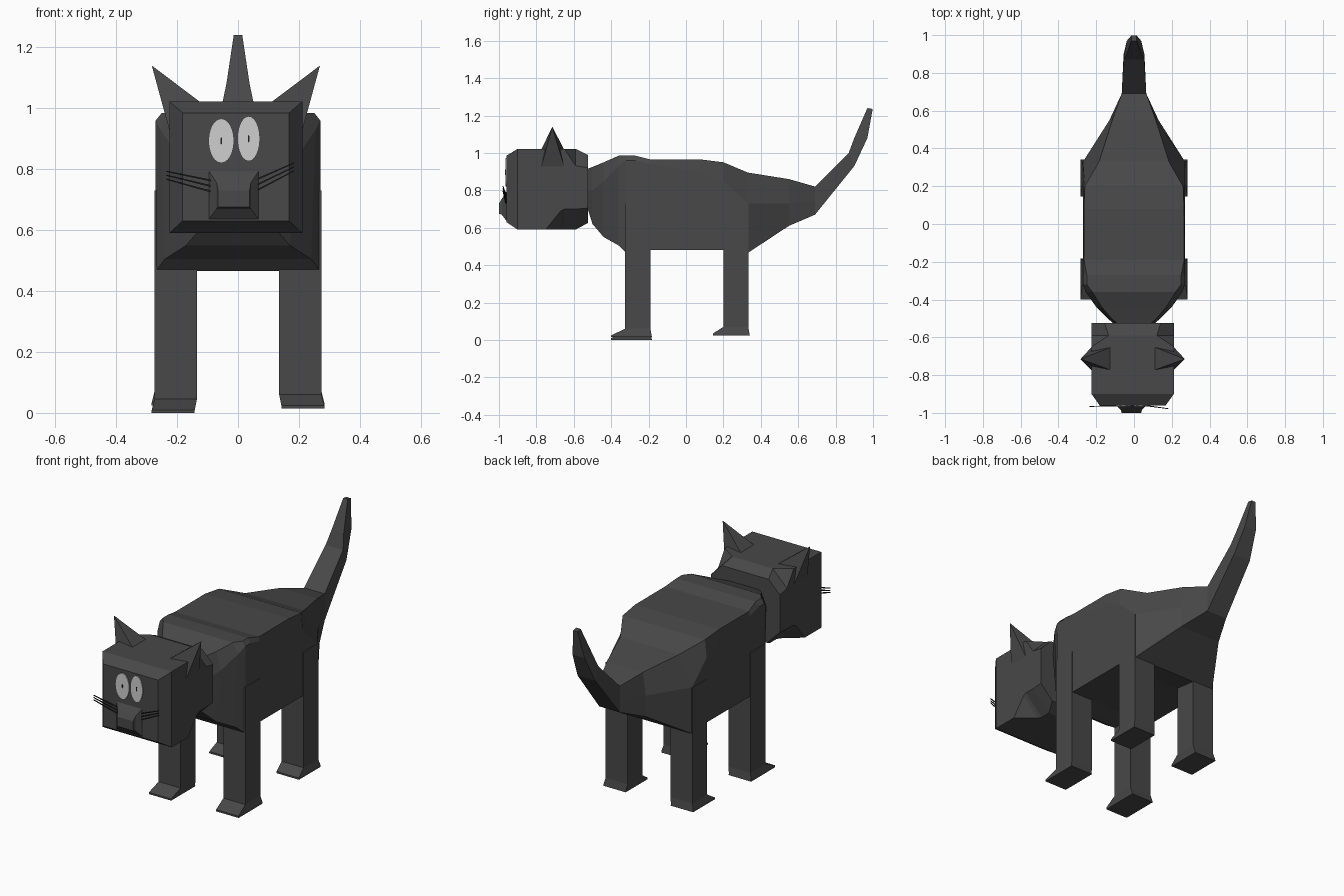
import bpy, bmesh, math
from mathutils import Vector

if "Cube" in bpy.data.objects:
    bpy.data.objects.remove(bpy.data.objects["Cube"])


def material(name, value):
    m = bpy.data.materials.new(name)
    m.diffuse_color = (value, value, value, 1)
    m.use_nodes = True
    m.node_tree.nodes["Principled BSDF"].inputs["Base Color"].default_value = m.diffuse_color
    return m


FUR = material("charcoal fur", 0.065)
EYE = material("pale grey eye", 0.62)
DARK = material("near black", 0.015)


def loft(name, rings, mat):
    """Skin a closed solid over rings that have equal point counts."""
    bm = bmesh.new()
    loops = [[bm.verts.new(p) for p in ring] for ring in rings]
    n = len(loops[0])
    for a, b in zip(loops, loops[1:]):
        for i in range(n):
            j = (i + 1) % n
            bm.faces.new((a[i], a[j], b[j], b[i]))
    bm.faces.new(loops[0])
    bm.faces.new(loops[-1])
    bmesh.ops.remove_doubles(bm, verts=bm.verts, dist=0.0005)
    bmesh.ops.recalc_face_normals(bm, faces=bm.faces)
    me = bpy.data.meshes.new(name)
    bm.to_mesh(me)
    bm.free()
    ob = bpy.data.objects.new(name, me)
    me.materials.append(mat)
    bpy.context.collection.objects.link(ob)
    return ob


# Body: y, bottom / middle / top heights, bottom / middle / top half widths
body = [
    (-0.525, 0.70, 0.80, 0.915, 0.09, 0.11, 0.09),
    (-0.50, 0.62, 0.80, 0.925, 0.11, 0.14, 0.12),
    (-0.44, 0.55, 0.85, 0.95, 0.17, 0.20, 0.17),
    (-0.36, 0.505, 0.93, 0.985, 0.24, 0.255, 0.22),
    (-0.32, 0.465, 0.96, 0.985, 0.27, 0.27, 0.25),
    (-0.27, 0.467, 0.96, 0.985, 0.27, 0.27, 0.25),
    (-0.19, 0.48, 0.94, 0.965, 0.27, 0.27, 0.265),
    (0.08, 0.48, 0.90, 0.965, 0.27, 0.27, 0.265),
    (0.20, 0.48, 0.85, 0.95, 0.27, 0.27, 0.26),
    (0.33, 0.465, 0.73, 0.895, 0.27, 0.27, 0.185),
    (0.55, 0.61, 0.73, 0.86, 0.13, 0.13, 0.115),
    (0.69, 0.67, 0.74, 0.82, 0.065, 0.065, 0.065),
]
loft("body", [[(-wb, y, zb), (wb, y, zb), (wm, y, zm), (wt, y, zt), (-wt, y, zt), (-wm, y, zm)]
              for y, zb, zm, zt, wb, wm, wt in body], FUR)

# Tail: rear edge y and z, front edge y and z, half width
tail = [(0.69, 0.67, 0.69, 0.82, 0.065), (0.90, 0.93, 0.87, 1.0, 0.055),
        (0.97, 1.08, 0.90, 1.08, 0.038), (0.998, 1.235, 0.97, 1.24, 0.014)]
loft("tail", [[(-w, yb, zb), (w, yb, zb), (w, yt, zt), (-w, yt, zt)]
              for yb, zb, yt, zt, w in tail], FUR)


def rect_z(x0, x1, y0, y1, z):
    return [(x0, y0, z), (x1, y0, z), (x1, y1, z), (x0, y1, z)]


# Legs with feet that point forward
for side, label in ((-1, "left"), (1, "right")):
    for pos, y0, y1, toe in (("front", -0.325, -0.19, 0.075), ("back", 0.20, 0.333, 0.055)):
        base = 0.025 if pos == "back" else (0.0 if side < 0 else 0.015)
        inner, outer = 0.135 * side, 0.274 * side
        loft(f"{pos}_{label}_leg", [
            rect_z(0.142 * side, 0.284 * side, y0 - toe, y1 + 0.008, base),
            rect_z(0.142 * side, 0.283 * side, y0 - toe, y1 + 0.006, base + 0.01),
            rect_z(inner, outer, y0, y1, base + 0.045),
            rect_z(inner, outer, y0, y1, 0.73)], FUR)

# Head: bevelled block with clipped rear corners
CX = -0.007


def head_ring(y, w, zb, zt, low, high):
    half = [(w - low, zb), (w, zb + low), (w, zt - high), (w - high, zt)]
    pts = half + [(-x, z) for x, z in reversed(half)]
    return [(CX + x, y, z) for x, z in pts]


head = [(-0.96, 0.175, 0.63, 0.985, 0, 0), (-0.90, 0.218, 0.59, 1.022, 0, 0),
        (-0.75, 0.218, 0.59, 1.022, 0, 0), (-0.67, 0.218, 0.59, 1.022, 0.10, 0),
        (-0.65, 0.218, 0.59, 1.022, 0.11, 0), (-0.59, 0.218, 0.59, 1.022, 0.11, 0.09),
        (-0.525, 0.218, 0.625, 0.99, 0.08, 0.07)]
loft("head", [head_ring(*r) for r in head], FUR)


def rect_y(x0, x1, z0, z1, y):
    return [(x0, y, z0), (x1, y, z0), (x1, y, z1), (x0, y, z1)]


# Muzzle
loft("muzzle", [rect_y(-0.10, 0.072, 0.63, 0.80, -0.955),
                rect_y(-0.07, 0.042, 0.67, 0.755, -0.985),
                rect_y(-0.065, 0.038, 0.675, 0.73, -1.0)], FUR)

# Ears: pyramids over the upper head edges
for side, label in ((-1, "left"), (1, "right")):
    def px(d):
        return CX + side * d
    base = [(px(0.11), -0.775, 1.015), (px(0.216), -0.775, 0.92),
            (px(0.216), -0.65, 0.92), (px(0.11), -0.65, 1.015)]
    tip = Vector((px(0.276), -0.715, 1.14))
    loft(f"{label}_ear", [base, [tip] * 4][:1] +
         [[tip + (Vector(p) - tip) * 0.01 for p in base]], FUR)

# Eyes with slit pupils
for label, x, z, w, h in (("left", -0.055, 0.893, 0.042, 0.073),
                          ("right", 0.035, 0.90, 0.037, 0.074)):
    def oval(a, b, y):
        return [(x + a * math.cos(t * math.tau / 24), y, z + b * math.sin(t * math.tau / 24))
                for t in range(24)]
    loft(f"{label}_eye", [oval(w, h, -0.959), oval(w, h, -0.965)], EYE)
    loft(f"{label}_pupil", [oval(0.003, 0.012, -0.964), oval(0.003, 0.012, -0.967)], DARK)

# Whiskers: three thin bars on each cheek
for label, x0, x1, z0, z1, y1 in (("left", -0.09, -0.235, 0.745, 0.78, -0.966),
                                  ("right", 0.065, 0.183, 0.75, 0.807, -0.978)):
    for i in (-1, 0, 1):
        za, zb = z0 + i * 0.018, z1 + i * 0.013
        loft(f"{label}_whisker_{i + 2}", [
            [(x, y + dy, z + dz) for dy, dz in ((-t, -t), (t, -t), (t, t), (-t, t))]
            for x, y, z, t in ((x0, -0.962, za, 0.003), (x1, y1, zb, 0.002))], DARK)
